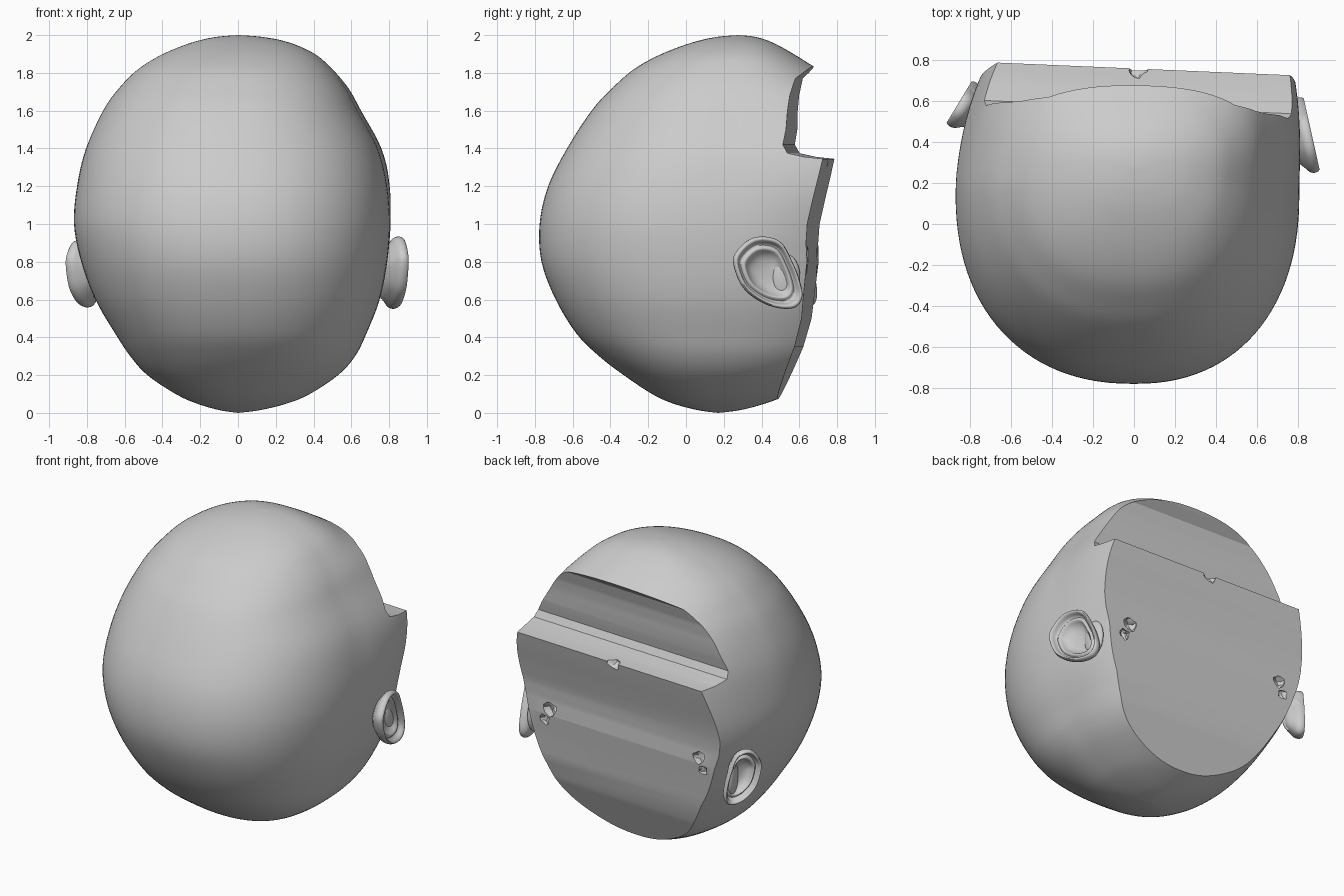
import bpy, bmesh, math, random
from mathutils import Vector

if "Cube" in bpy.data.objects:
    bpy.data.objects.remove(bpy.data.objects["Cube"])

random.seed(4)


def catmull(rows, steps, closed=False):
    """Smoothly resample a list of equal-length tuples."""
    n, out = len(rows), []
    for i in range(n if closed else n - 1):
        if closed:
            a, b, c, d = (rows[(i + k) % n] for k in (-1, 0, 1, 2))
        else:
            a, b, c, d = (rows[min(max(i + k, 0), n - 1)] for k in (-1, 0, 1, 2))
        for s in range(steps):
            t = s / steps
            out.append([0.5 * (2 * q + (r - p) * t + (2 * p - 5 * q + 4 * r - w) * t * t
                               + (3 * q - p - 3 * r + w) * t ** 3)
                        for p, q, r, w in zip(a, b, c, d)])
    if not closed:
        out.append(list(rows[-1]))
    return out


def loft(name, rings):
    """Skin a stack of equal rings; collapsed end rings become poles."""
    bm = bmesh.new()
    vs = [[bm.verts.new(p) for p in ring] for ring in rings]
    n = len(vs[0])
    for a, b in zip(vs, vs[1:]):
        for j in range(n):
            k = (j + 1) % n
            bm.faces.new((a[j], a[k], b[k], b[j]))
    bmesh.ops.remove_doubles(bm, verts=bm.verts, dist=1e-5)
    bmesh.ops.recalc_face_normals(bm, faces=bm.faces)
    return finish(name, bm)


def finish(name, bm):
    me = bpy.data.meshes.new(name)
    bm.to_mesh(me)
    bm.free()
    ob = bpy.data.objects.new(name, me)
    bpy.context.collection.objects.link(ob)
    return ob


def smooth(ob, angle):
    bpy.ops.object.select_all(action='DESELECT')
    ob.select_set(True)
    bpy.context.view_layer.objects.active = ob
    bpy.ops.object.shade_smooth_by_angle(angle=math.radians(angle))


def subtract(ob, cutter):
    cutter.hide_render = True
    mod = ob.modifiers.new("cut", 'BOOLEAN')
    mod.operation, mod.solver, mod.object = 'DIFFERENCE', 'EXACT', cutter
    bpy.context.view_layer.objects.active = ob
    bpy.ops.object.modifier_apply(modifier=mod.name)
    bpy.data.objects.remove(cutter)


# Head: rows of (z, left x, right x, front y, rear y)
HEAD = [(0, 0, 0, .17, .17), (.015, -.10, .12, .06, .29), (.05, -.22, .26, -.07, .42),
        (.10, -.33, .38, -.18, .55), (.20, -.48, .53, -.33, .75), (.30, -.57, .62, -.46, .89),
        (.42, -.65, .68, -.58, .99), (.60, -.755, .75, -.69, 1.08), (.80, -.83, .79, -.765, 1.16),
        (1.0, -.868, .805, -.775, 1.27), (1.2, -.852, .79, -.73, 1.36), (1.4, -.805, .74, -.63, 1.32),
        (1.6, -.715, .635, -.50, 1.08), (1.72, -.63, .57, -.39, .89), (1.82, -.53, .49, -.275, .70),
        (1.90, -.40, .40, -.13, .57), (1.96, -.25, .27, .03, .46), (1.99, -.12, .13, .16, .37),
        (2.0, 0, 0, .28, .28)]


def head_ring(row, n=112, p=2.25):
    z, xl, xr, yf, yr = row
    yc = min(max(.15 + .13 * max(0, z - 1), yf), yr)
    t = min(max((z - .8) / .55, 0), 1)
    lean = (.04 + .08 * t * t * (3 - 2 * t)) * min(1, (xr - xl) / 1.2)
    pts = []
    for i in range(n):
        a = 2 * math.pi * i / n
        c, s = math.cos(a), math.sin(a)
        x = (xr if c > 0 else -xl) * math.copysign(abs(c) ** (2 / p), c)
        y = yc + (yr - yc if s > 0 else yc - yf) * math.copysign(abs(s) ** (2 / p), s)
        pts.append((x + lean * max(0, y - .2), y, z))
    return pts


head = loft("head", [head_ring(r) for r in catmull(HEAD, 5)])

# Stepped cut through the face side: (y, z) profile swept across x, slightly skewed
CUT = [(.82, 1.97), (.66, 1.82), (.60, 1.77), (.575, 1.68), (.565, 1.6), (.56, 1.5), (.545, 1.42),
       (.57, 1.375), (.66, 1.355), (.757, 1.345), (.735, 1.25), (.705, 1.13), (.675, 1.0),
       (.668, .9), (.672, .8), (.655, .65), (.64, .5), (.60, .35), (.49, .08), (.41, -.1)]
bm = bmesh.new()
outline = CUT + [(2, -.1), (2, 1.97)]
ends = [[bm.verts.new((x, y - .043 * x, z)) for y, z in outline] for x in (-1.4, 1.4)]
for ring in ends:
    bm.faces.new(ring)
for j in range(len(outline)):
    k = (j + 1) % len(outline)
    bm.faces.new((ends[0][j], ends[0][k], ends[1][k], ends[1][j]))
bmesh.ops.recalc_face_normals(bm, faces=bm.faces)
subtract(head, finish("face_cutter", bm))

# Small ragged pits: ridge nick and both ear canals
for x, y, z, r in ((.02, .76, 1.34, .045), (-.58, .695, .84, .045), (-.61, .70, .76, .035),
                   (.57, .645, .84, .045), (.61, .645, .76, .035)):
    bm = bmesh.new()
    bmesh.ops.create_icosphere(bm, subdivisions=2, radius=r)
    for v in bm.verts:
        v.co = v.co * random.uniform(.75, 1.25) + Vector((x, y, z))
    subtract(head, finish("pit_cutter", bm))
smooth(head, 28)

# Ears: (away from face, height) outline with a bowl-and-rim section
EAR = [(.37, .06), (.345, .13), (.27, .19), (.18, .195), (.11, .16), (.06, .07),
       (.02, -.03), (.005, -.12), (.04, -.175), (.12, -.182), (.22, -.15), (.32, -.07)]
SECTION = [(0, -.055), (.35, -.05), (.55, -.03), (.64, -.008), (.70, -.004), (.77, -.015),
           (.83, -.005), (.88, .018), (.95, .024), (1, .005), (.97, -.02), (.85, -.04),
           (.55, -.08), (0, -.095)]


def ear(name, root, tip, zmid, zscale):
    root, tip = Vector(root), Vector(tip)
    u = (tip - root) / .37
    out = Vector((-u.y, u.x)).normalized()
    if out.x * root.x < 0:
        out = -out
    edge = catmull(EAR, 5, closed=True)
    rings = []
    for r, h in catmull(SECTION, 2):
        ring = []
        for a, b in edge:
            p = root + u * (.18 + (a - .18) * r) + out * h
            ring.append((p.x, p.y, zmid + b * r * zscale))
        rings.append(ring)
    smooth(loft(name, rings), 60)


ear("right_ear", (.80, .62), (.882, .25), .735, 1.0)
ear("left_ear", (-.765, .69), (-.895, .475), .73, .93)

# Ear stems joining each ear to the head
for name, loc, turn in (("right_ear_stem", (.765, .53, .72), .1),
                        ("left_ear_stem", (-.77, .60, .72), .35)):
    bpy.ops.mesh.primitive_uv_sphere_add(segments=24, ring_count=12, location=loc, rotation=(0, 0, turn))
    stem = bpy.context.object
    stem.name = name
    stem.scale = (.03, .075, .12)
    smooth(stem, 60)
